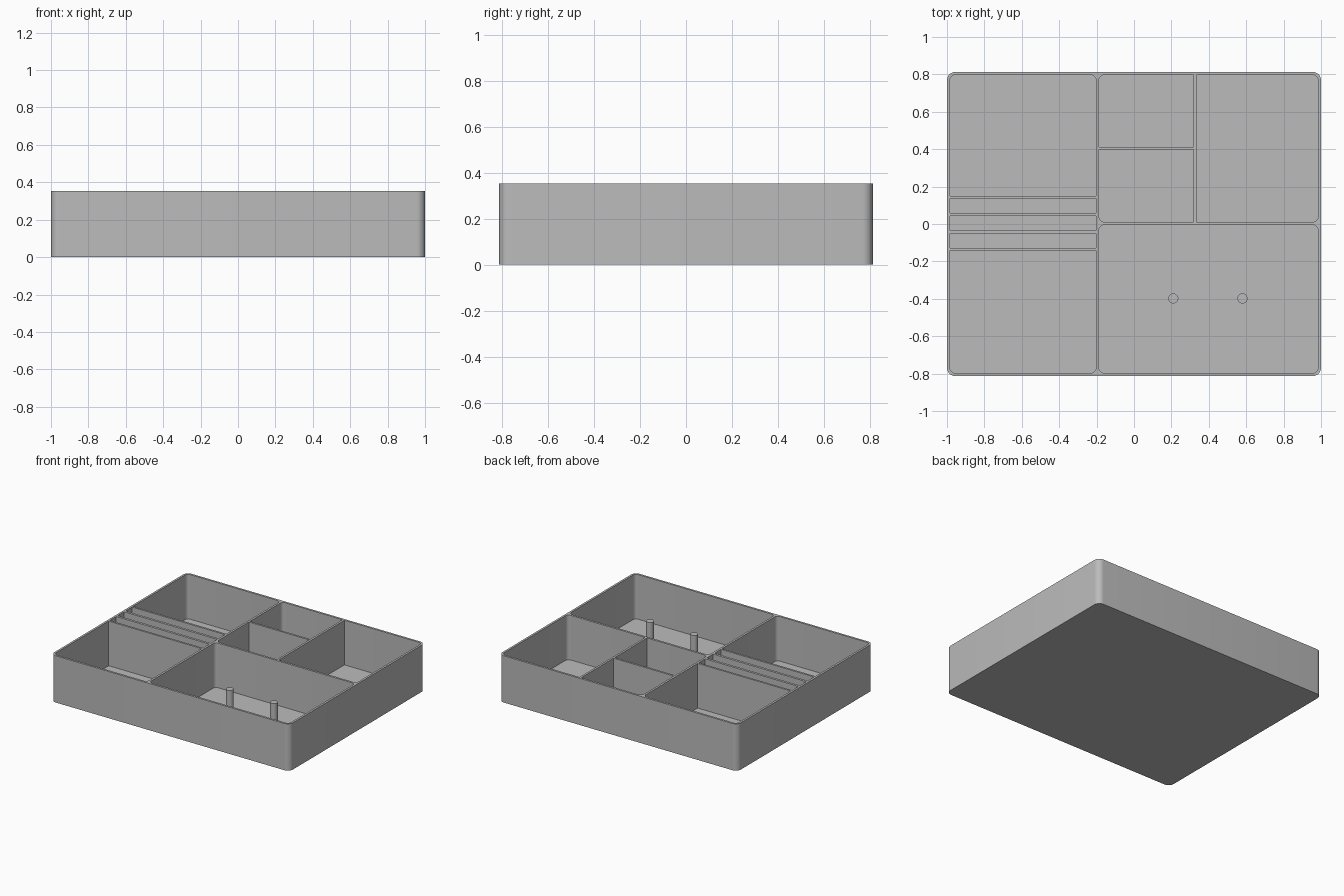
import bpy
import bmesh
from math import cos, sin, pi, radians

cube = bpy.data.objects.get("Cube")
if cube:
    bpy.data.objects.remove(cube, do_unlink=True)

HALF_X, HALF_Y, HEIGHT = 1.0, 0.813, 0.354
WALL, FLOOR = 0.016, 0.016
IN_X, IN_Y = HALF_X - WALL, HALF_Y - WALL

grey = bpy.data.materials.new("light_grey")
grey.use_nodes = True
colour = (0.5, 0.5, 0.5, 1)
grey.diffuse_color = colour
bsdf = grey.node_tree.nodes["Principled BSDF"]
bsdf.inputs["Base Color"].default_value = colour


def add_prism(bm, x0, x1, y0, y1, z0, z1, radii):
    """Upright block; radii run front-left, front-right, back-right, back-left in plan."""
    corners = [(x0, y0, 1, 1), (x1, y0, -1, 1), (x1, y1, -1, -1), (x0, y1, 1, -1)]
    verts = []
    for i, ((x, y, sx, sy), r) in enumerate(zip(corners, radii)):
        steps = 8 if r else 0
        for k in range(steps + 1):
            a = pi + i * pi / 2 + (k / steps * pi / 2 if r else 0)
            px = x + sx * r + r * cos(a) if r else x
            py = y + sy * r + r * sin(a) if r else y
            verts.append(bm.verts.new((px, py, z0)))
    base = bm.faces.new(verts)
    top = bmesh.ops.extrude_face_region(bm, geom=[base])["geom"]
    for v in top:
        if isinstance(v, bmesh.types.BMVert):
            v.co.z = z1


def finish(name, bm):
    bmesh.ops.recalc_face_normals(bm, faces=bm.faces)
    mesh = bpy.data.meshes.new(name)
    bm.to_mesh(mesh)
    bm.free()
    mesh.materials.append(grey)
    ob = bpy.data.objects.new(name, mesh)
    bpy.context.collection.objects.link(ob)
    return ob


def smooth(ob):
    bpy.ops.object.select_all(action="DESELECT")
    ob.select_set(True)
    bpy.context.view_layer.objects.active = ob
    bpy.ops.object.shade_smooth_by_angle(angle=radians(30))


# Solid tray body
bm = bmesh.new()
add_prism(bm, -HALF_X, HALF_X, -HALF_Y, HALF_Y, 0, HEIGHT, [0.045] * 4)
tray = finish("tray", bm)

# Compartments: x range, y range, and which corners are rounded
R = 0.028
LEFT, MID, SPLIT = -0.203, -0.187, 0.318
pockets = [
    (-IN_X, LEFT, 0.151, IN_Y, (0, 0, R, R)),
    (-IN_X, LEFT, -IN_Y, -0.143, (R, R, 0, 0)),
    (MID, SPLIT, 0.412, IN_Y, (0, 0, 0, R)),
    (MID, SPLIT, 0.011, 0.397, (R, 0, 0, 0)),
    (SPLIT + WALL, IN_X, 0.011, IN_Y, (0, R, R, 0)),
    (MID, IN_X, -IN_Y, -0.005, (R, R, R, R)),
]
# Three narrow slots
for y in (-0.09, 0.004, 0.098):
    pockets.append((-IN_X, LEFT, y - 0.038, y + 0.038, (0, 0, 0, 0)))

bm = bmesh.new()
for x0, x1, y0, y1, radii in pockets:
    add_prism(bm, x0, x1, y0, y1, FLOOR, HEIGHT + 0.1, radii)
cutter = finish("compartment_cutter", bm)
cutter.hide_render = True

# Hollow the body
mod = tray.modifiers.new("compartments", "BOOLEAN")
mod.operation = "DIFFERENCE"
mod.solver = "EXACT"
mod.object = cutter
bpy.ops.object.select_all(action="DESELECT")
tray.select_set(True)
bpy.context.view_layer.objects.active = tray
bpy.ops.object.modifier_apply(modifier=mod.name)
bpy.data.objects.remove(cutter, do_unlink=True)
smooth(tray)

# Two pegs standing in the large compartment
PEG_TOP = 0.257
for name, x in (("right_peg", 0.21), ("left_peg", 0.58)):
    bm = bmesh.new()
    bmesh.ops.create_cone(bm, cap_ends=True, segments=32, radius1=0.027,
                          radius2=0.027, depth=PEG_TOP - FLOOR / 2)
    bmesh.ops.translate(bm, verts=bm.verts, vec=(x, -0.398, (PEG_TOP + FLOOR / 2) / 2))
    smooth(finish(name, bm))
